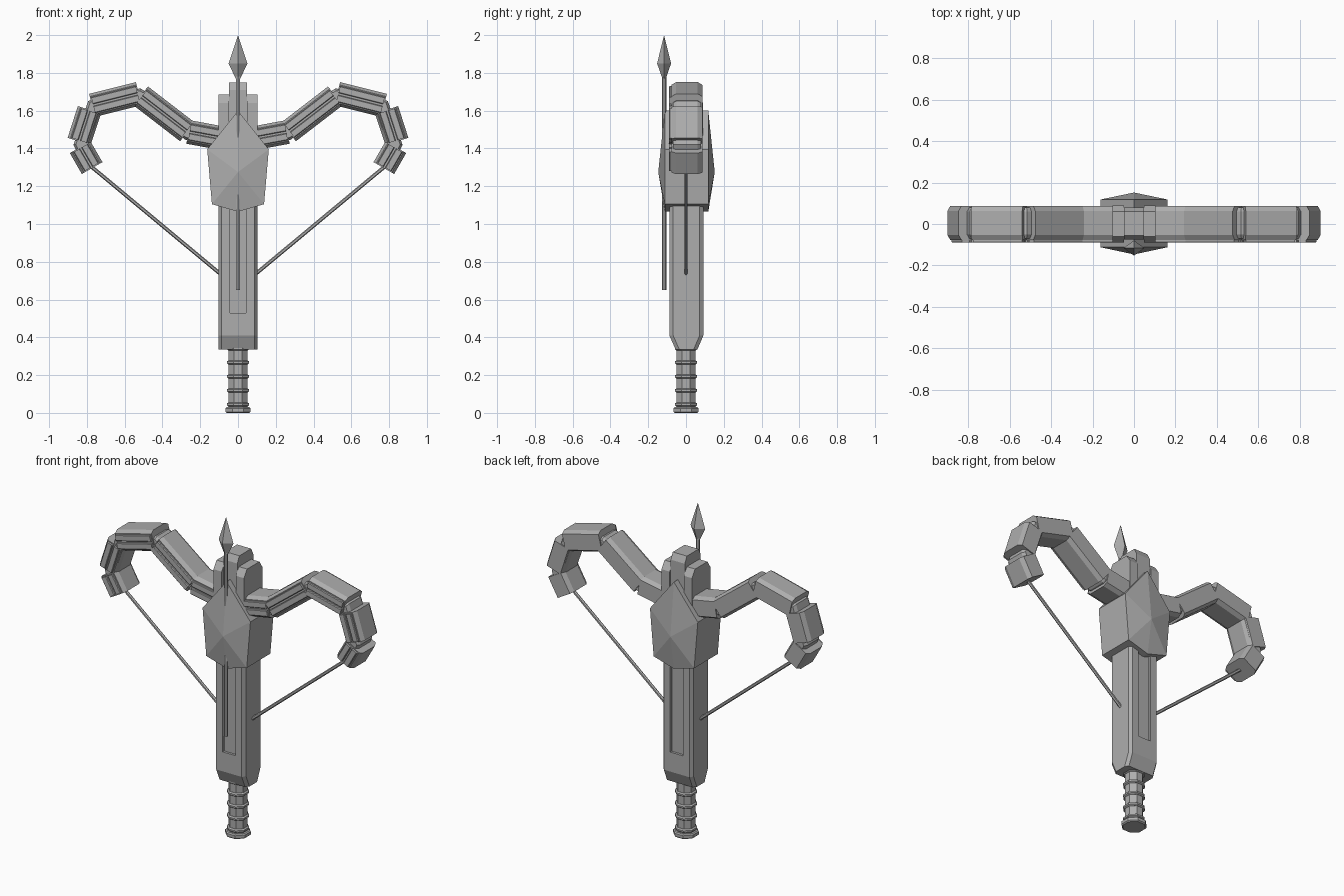
import bpy, bmesh, math
from mathutils import Vector

cube = bpy.data.objects.get("Cube")
if cube:
    bpy.data.objects.remove(cube, do_unlink=True)

grey = bpy.data.materials.new("mid grey")
grey.use_nodes = True
COLOUR = (0.42, 0.42, 0.42, 1)
grey.diffuse_color = COLOUR
grey.node_tree.nodes["Principled BSDF"].inputs["Base Color"].default_value = COLOUR


def loft(name, rings):
    """Skin a list of equal rings of points, closing both ends."""
    bm = bmesh.new()
    loops = [[bm.verts.new(p) for p in ring] for ring in rings]
    n = len(loops[0])
    for a, b in zip(loops, loops[1:]):
        for i in range(n):
            j = (i + 1) % n
            bm.faces.new((a[i], a[j], b[j], b[i]))
    bm.faces.new(loops[0][::-1])
    bm.faces.new(loops[-1])
    bmesh.ops.remove_doubles(bm, verts=bm.verts, dist=0.0005)
    bmesh.ops.recalc_face_normals(bm, faces=bm.faces)
    mesh = bpy.data.meshes.new(name)
    bm.to_mesh(mesh)
    bm.free()
    mesh.materials.append(grey)
    obj = bpy.data.objects.new(name, mesh)
    bpy.context.collection.objects.link(obj)
    return obj


def chamfered(hw, y0, y1, cw, cy):
    """Rectangle outline with cut corners, as (across, y) pairs."""
    return [(-hw, y0 + cy), (-hw + cw, y0), (hw - cw, y0), (hw, y0 + cy),
            (hw, y1 - cy), (hw - cw, y1), (-hw + cw, y1), (-hw, y1 - cy)]


def sweep(name, path, profile, side=1):
    """Sweep an (across, y) profile along an x-z path with mitred corners."""
    pts = [Vector((x * side, z)) for x, z in path]
    dirs = [(b - a).normalized() for a, b in zip(pts, pts[1:])]
    rings = []
    for i, p in enumerate(pts):
        d0, d1 = dirs[max(i - 1, 0)], dirs[min(i, len(dirs) - 1)]
        t = (d0 + d1).normalized()
        normal = Vector((-t.y, t.x)) * side / t.dot(d1)
        rings.append([(p.x + normal.x * v, y, p.y + normal.y * v) for v, y in profile])
    return loft(name, rings)


def turned(name, profile, sides=8, centre=(0, 0), sx=1, sy=1, spin=0.5):
    """Faceted upright shape from (radius, z) pairs."""
    angles = [math.tau * (i + spin) / sides for i in range(sides)]
    return loft(name, [[(centre[0] + r * sx * math.cos(a), centre[1] + r * sy * math.sin(a), z)
                        for a in angles] for r, z in profile])


def slab(name, x0, x1, outline):
    return loft(name, [[(x, y, z) for y, z in outline] for x in (x0, x1)])


# Stock with tapered foot
stock = loft("stock", [
    [(x, y, z) for x, y in chamfered(0.102, y0, y1, 0.015, 0.02)]
    for z, y0, y1 in ((0.335, -0.055, 0.06), (0.41, -0.088, 0.092), (1.3, -0.088, 0.092))])

# Recessed channels in the front and back of the stock
for y in (-0.088, 0.092):
    cutter = loft("channel_cutter", [
        [(x, yy, z) for x, yy in chamfered(0.043, y - 0.015, y + 0.015, 0.001, 0.001)]
        for z in (0.53, 1.2)])
    cutter.hide_render = True
    mod = stock.modifiers.new("channel", "BOOLEAN")
    mod.operation, mod.object, mod.solver = "DIFFERENCE", cutter, "EXACT"
    bpy.context.view_layer.objects.active = stock
    bpy.ops.object.modifier_apply(modifier=mod.name)
    bpy.data.objects.remove(cutter, do_unlink=True)

# Forked top block
prong = [(-0.09, 1.1), (-0.09, 1.64), (-0.06, 1.685), (0.06, 1.685), (0.09, 1.64), (0.09, 1.1)]
hub = [(-0.075, 1.1), (-0.075, 1.71), (-0.055, 1.75), (0.06, 1.75), (0.08, 1.71), (0.08, 1.1)]
slab("top_hub", -0.048, 0.048, hub)
for side, label in ((1, "left"), (-1, "right")):
    slab(label + "_prong", 0.048 * side, 0.104 * side, prong)

# Five-sided shield block with a raised point front and back
outline = [(0, 1.6), (0.163, 1.395), (0.138, 1.105), (0, 1.065), (-0.138, 1.105), (-0.163, 1.395)]
PEAK = 1.275
rings = []
for y, scale in ((-0.147, 0), (-0.112, 1), (0.118, 1), (0.152, 0)):
    rings.append([(x * scale, y, PEAK + (z - PEAK) * scale) for x, z in outline])
bm_rings = rings[1:3]
loft("shield_block", bm_rings)
for label, a, b in (("front", 0, 1), ("back", 3, 2)):
    loft(label + "_shield_face", [rings[a], rings[b]])

# Grip with raised bands, and pommel
turned("grip", [(0.054, 0.02), (0.054, 0.36)])
for i in range(5):
    z = 0.045 + i * 0.074
    turned("grip_band", [(0.055, z - 0.011), (0.064, z - 0.005), (0.064, z + 0.005), (0.055, z + 0.011)])
turned("pommel", [(0.066, 0), (0.073, 0.006), (0.073, 0.024), (0.066, 0.03)])

# Curved bow limbs: armour segments, inner core, front rails and string
segments = [((0.09, 1.455), (0.262, 1.487)), ((0.268, 1.488), (0.515, 1.678)),
            ((0.525, 1.69), (0.773, 1.628)), ((0.788, 1.605), (0.842, 1.437)),
            ((0.836, 1.407), (0.772, 1.296))]
core = [(0.09, 1.455), (0.262, 1.487), (0.525, 1.672), (0.76, 1.615), (0.825, 1.422), (0.775, 1.31)]
armour = chamfered(0.063, -0.077, 0.087, 0.015, 0.025)
for side, label in ((1, "left"), (-1, "right")):
    sweep(label + "_limb_core", core, chamfered(0.043, -0.07, 0.08, 0.012, 0.02), side)
    for seg in segments:
        sweep(label + "_limb_segment", seg, armour, side)
        a, b = (Vector(p) for p in seg)
        inset = (b - a).normalized() * 0.006
        for v in (-0.024, 0.024):
            rail = [(v + u, y) for u, y in chamfered(0.019, -0.09, -0.06, 0.004, 0.004)]
            sweep(label + "_limb_rail", (a + inset, b - inset), rail, side)
    ring = [(0.01 * math.cos(k * math.tau / 6), 0.01 * math.sin(k * math.tau / 6)) for k in range(6)]
    sweep(label + "_string", ((0.79, 1.315), (0.09, 0.733)), ring, side)

# Bolt: shaft and four-sided head
BOLT = (0, -0.116)
turned("bolt_shaft", [(0.012, 0.65), (0.012, 1.8)], 6, BOLT)
turned("bolt_head", [(0.012, 1.77), (0.05, 1.85), (0, 2.0)], 4, BOLT, 1, 0.74, 0)
